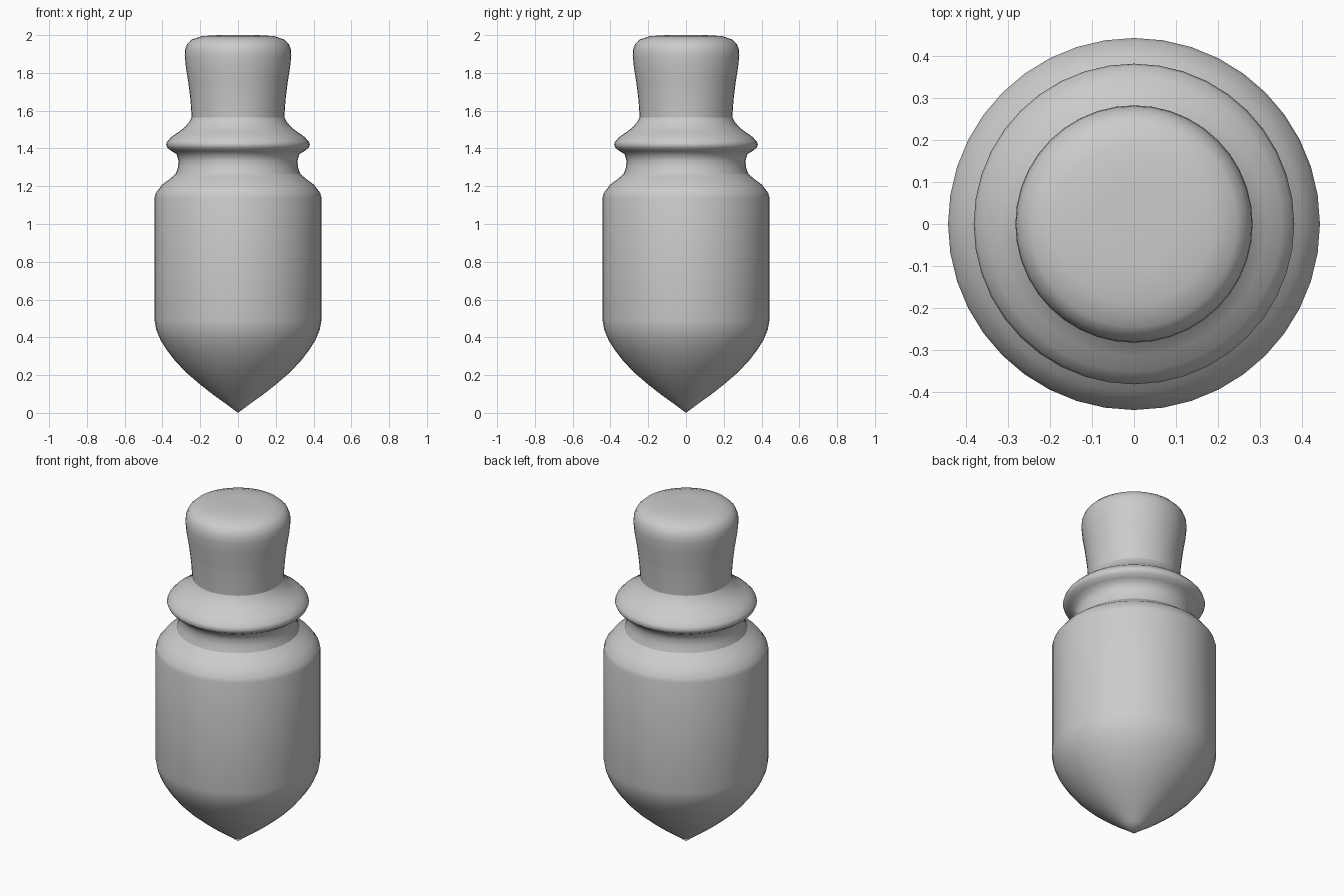
import bpy, bmesh, math

SIDES = 40

def lathe(name, profile):
    """Revolve (radius, z) points around z; radius 0 becomes a pole."""
    bm = bmesh.new()
    rings = []
    for r, z in profile:
        if r == 0:
            rings.append([bm.verts.new((0, 0, z))] * SIDES)
        else:
            rings.append([bm.verts.new((r * math.cos(2 * math.pi * i / SIDES),
                                        r * math.sin(2 * math.pi * i / SIDES), z))
                          for i in range(SIDES)])
    for a, b in zip(rings, rings[1:]):
        for i in range(SIDES):
            j = (i + 1) % SIDES
            bm.faces.new(list(dict.fromkeys((a[i], a[j], b[j], b[i]))))
    for f in bm.faces:
        f.smooth = True
    mesh = bpy.data.meshes.new(name)
    bm.to_mesh(mesh)
    bm.free()
    obj = bpy.data.objects.new(name, mesh)
    bpy.context.collection.objects.link(obj)
    return obj

# Pointed flask body with rounded shoulder
lathe("flask_body", [(0, 0), (0.06, 0.045), (0.13, 0.095), (0.20, 0.15), (0.27, 0.21),
                     (0.33, 0.272), (0.375, 0.33), (0.41, 0.385), (0.433, 0.44),
                     (0.442, 0.49), (0.442, 1.14), (0.435, 1.165), (0.40, 1.21),
                     (0.365, 1.235), (0.33, 1.265)])

# Neck groove and flared collar
lathe("neck_collar", [(0.33, 1.265), (0.318, 1.30), (0.315, 1.335), (0.325, 1.37),
                      (0.35, 1.385), (0.373, 1.402), (0.381, 1.42), (0.375, 1.437),
                      (0.35, 1.463), (0.315, 1.487), (0.285, 1.51), (0.258, 1.54),
                      (0.245, 1.565)])

# Flared stopper with rounded top
lathe("stopper", [(0.245, 1.565), (0.252, 1.66), (0.263, 1.75), (0.276, 1.83),
                  (0.282, 1.89), (0.28, 1.925), (0.268, 1.955), (0.245, 1.977),
                  (0.19, 1.995), (0.10, 2.0), (0, 2.0)])
